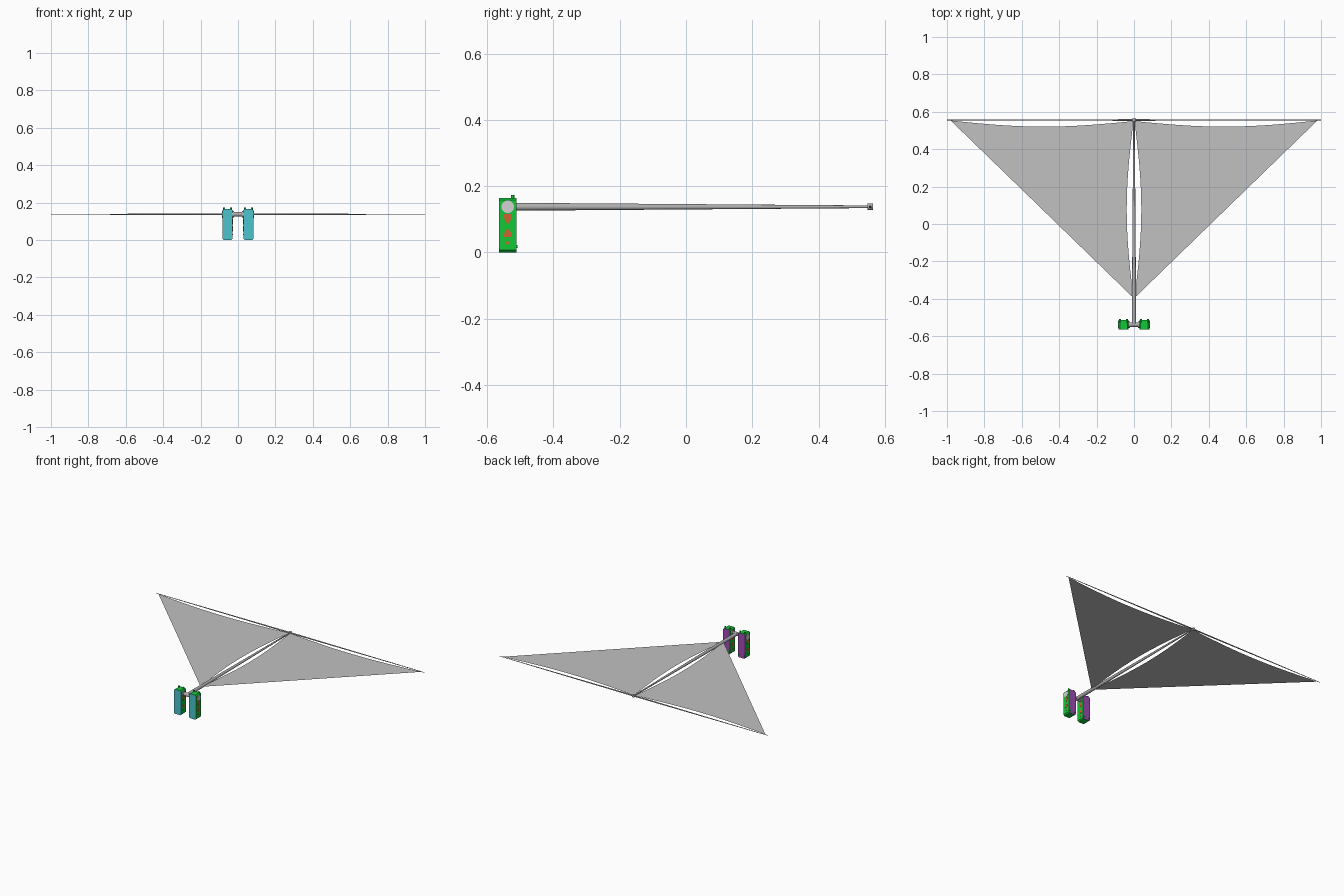
import bpy, bmesh, math
from mathutils import Vector

if "Cube" in bpy.data.objects:
    bpy.data.objects.remove(bpy.data.objects["Cube"])


def lin(c):
    return c / 12.92 if c <= 0.04045 else ((c + 0.055) / 1.055) ** 2.4


def mat(name, r, g, b):
    m = bpy.data.materials.new(name)
    m.diffuse_color = (lin(r / 255), lin(g / 255), lin(b / 255), 1)
    m.use_nodes = True
    m.node_tree.nodes["Principled BSDF"].inputs["Base Color"].default_value = m.diffuse_color
    return m


CYAN = mat("cyan", 76, 196, 205)
PURPLE = mat("purple", 160, 75, 180)
GREEN = mat("green", 18, 200, 55)
ORANGE = mat("orange", 205, 100, 50)
SAIL = mat("sail_grey", 193, 193, 193)
METAL = mat("metal_grey", 175, 175, 175)
DISC = mat("pale_grey", 210, 210, 210)
Z = 0.138      # height of the sail plane and booms
YB = -0.538    # y of the body centre line
YH = 0.556     # y of the hub


def make(name, bm, *mats):
    me = bpy.data.meshes.new(name)
    bm.to_mesh(me)
    bm.free()
    for m in mats:
        me.materials.append(m)
    ob = bpy.data.objects.new(name, me)
    bpy.context.collection.objects.link(ob)
    return ob


def tube(name, a, b, r1, r2, m, sides=16):
    """Tapered cylinder from a to b with smooth sides."""
    a, b = Vector(a), Vector(b)
    bm = bmesh.new()
    bmesh.ops.create_cone(bm, cap_ends=True, segments=sides, radius1=r1,
                          radius2=r2, depth=(b - a).length)
    for f in bm.faces:
        f.smooth = len(f.verts) == 4
    ob = make(name, bm, m)
    ob.rotation_mode = 'QUATERNION'
    ob.rotation_quaternion = (b - a).to_track_quat('Z', 'Y')
    ob.location = (a + b) / 2
    return ob


def prism(name, pts, offset, *mats):
    """Closed polygon extruded along a vector."""
    bm = bmesh.new()
    f = bm.faces.new([bm.verts.new(p) for p in pts])
    ext = bmesh.ops.extrude_face_region(bm, geom=[f])
    bmesh.ops.translate(bm, vec=offset,
                        verts=[v for v in ext["geom"] if isinstance(v, bmesh.types.BMVert)])
    bmesh.ops.recalc_face_normals(bm, faces=bm.faces)
    return make(name, bm, *mats)


# Painted marks on the body sides: (y offset, z) outlines
MARKS = {
    "upper_mark": [(-0.012, 0.116), (0.012, 0.116), (0.010, 0.100), (0, 0.084), (-0.010, 0.100)],
    "lower_mark": [(-0.012, 0.047), (0.012, 0.047), (0.010, 0.060), (0, 0.074), (-0.010, 0.060)],
    "small_mark": [(-0.005, 0.026), (0.005, 0.026), (0.005, 0.033), (-0.005, 0.033)],
}

for s, side in ((-1, "left"), (1, "right")):
    cx, w, h, c = s * 0.056, 0.027, 0.165, 0.007
    y0, y1 = -0.564, -0.512

    # Body: chamfered slab, cyan in front and purple at the back
    outline = [(-w + c, 0), (w - c, 0), (w, c), (w, h - c),
               (w - c, h), (-w + c, h), (-w, h - c), (-w, c)]
    body = prism(side + "_body", [(cx + x, y0, z) for x, z in outline],
                 (0, y1 - y0, 0), GREEN, CYAN, PURPLE)
    for p in body.data.polygons:
        p.material_index = 1 if p.normal.y < -0.9 else 2 if p.normal.y > 0.9 else 0

    # Small studs on the top and low on the back
    for d in (-0.018, 0.018):
        tube(side + "_top_stud", (cx + d, -0.523, h - 0.004), (cx + d, -0.523, 0.174),
             0.005, 0.005, GREEN, 8)
        tube(side + "_back_stud", (cx + d, y1 - 0.004, 0.018), (cx + d, -0.508, 0.018),
             0.005, 0.005, GREEN, 8)

    # Marks and round plates on both side faces
    for d in (-1, 1):
        fx = cx + d * w
        for name, pts in MARKS.items():
            prism(side + "_" + name, [(fx - d * 0.001, YB + y, z) for y, z in pts],
                  (d * 0.002, 0, 0), ORANGE)
        tube(side + "_round_plate", (fx - d * 0.002, YB, Z), (fx + d * 0.002, YB, Z),
             0.019, 0.019, DISC, 24)

    # Cross spar, thinner toward the tip in telescoping steps
    steps = [(0, 0.0045), (0.28, 0.0037), (0.52, 0.003), (0.88, 0.002), (1.0, 0.0015)]
    for (xa, ra), (xb, rb) in zip(steps, steps[1:]):
        tube(side + "_spar", (s * xa, YH, Z), (s * xb, YH, Z), ra, rb, METAL, 10)

    # Sail: straight outer edge, hollow-curved back and inner edges
    n = 16
    back = [(0.003 + 0.977 * i / n,
             0.55 + 0.003 * i / n - 0.031 * math.sin(math.pi * i / n)) for i in range(n + 1)]
    inner = [(0.003 + 0.036 * math.sin(math.pi * i / n), -0.395 + 0.945 * i / n)
             for i in range(n)]
    bm = bmesh.new()
    f = bm.faces.new([bm.verts.new((s * x, y, Z)) for x, y in inner + back])
    f.normal_update()
    if f.normal.z < 0:
        f.normal_flip()
    bmesh.ops.triangulate(bm, faces=[f])
    make(side + "_sail", bm, SAIL)

# Axle between the bodies, with a collar by each one
tube("axle", (-0.031, YB, Z), (0.031, YB, Z), 0.012, 0.012, METAL)
for s in (-1, 1):
    tube("axle_collar", (s * 0.022, YB, Z), (s * 0.031, YB, Z), 0.017, 0.017, METAL)

# Tapered main boom and end hub
tube("main_boom", (0, YB, Z), (0, YH, Z), 0.012, 0.004, METAL)
tube("hub", (0, 0.548, Z), (0, 0.564, Z), 0.010, 0.010, METAL, 12)
